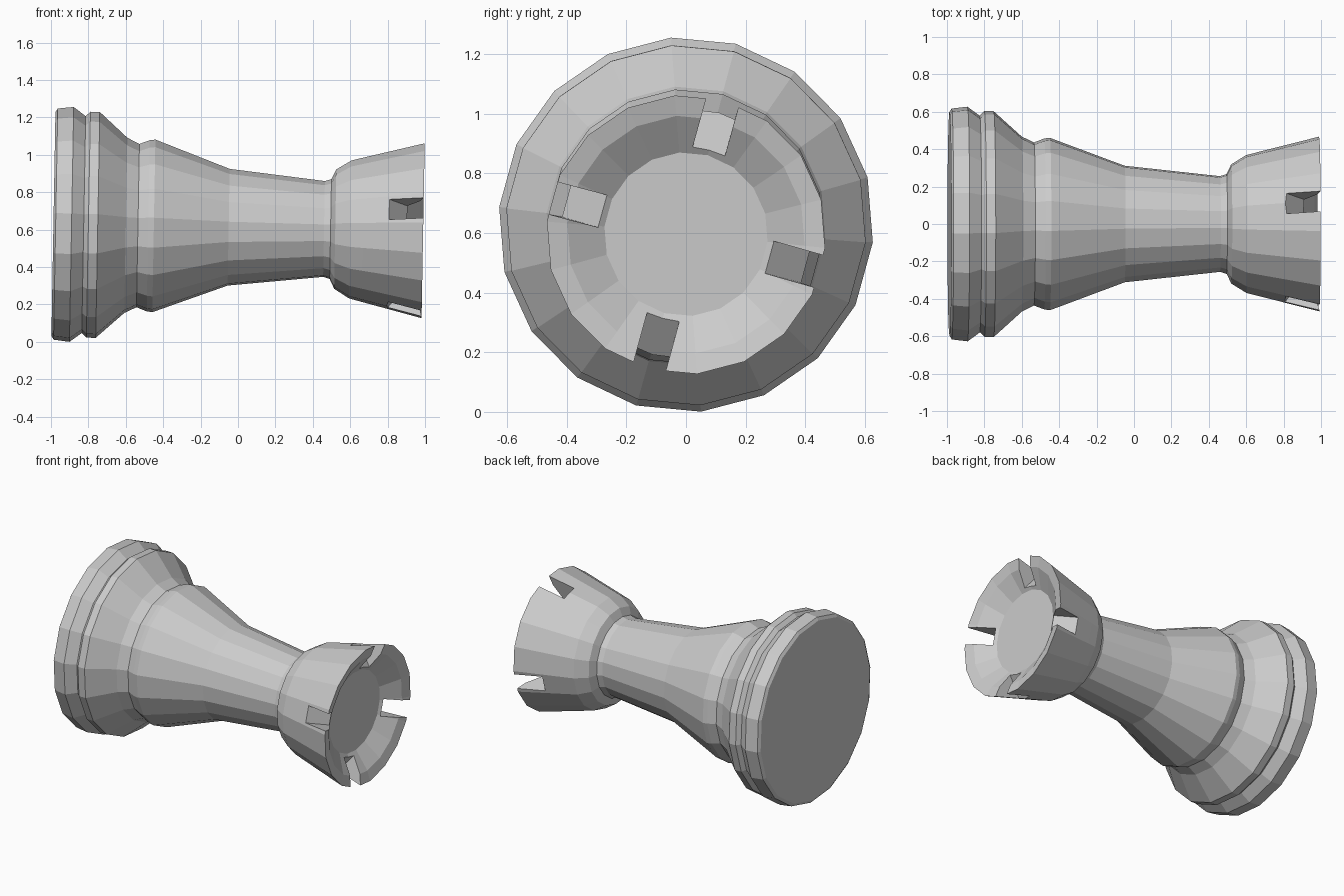
import bpy, bmesh, math
from mathutils import Matrix, Vector

cube = bpy.data.objects.get("Cube")
if cube:
    bpy.data.objects.remove(cube, do_unlink=True)

SIDES = 18
TURN = math.radians(14.6)        # angle of the first facet edge
TILT = Matrix.Translation((0, 0, 0.619)) @ Matrix.Rotation(0.018, 4, 'Y')

grey = bpy.data.materials.new("plain grey")
grey.use_nodes = True
grey.diffuse_color = (0.6, 0.6, 0.6, 1)
grey.node_tree.nodes["Principled BSDF"].inputs["Base Color"].default_value = grey.diffuse_color


def make_object(name, bm):
    bmesh.ops.recalc_face_normals(bm, faces=bm.faces)
    mesh = bpy.data.meshes.new(name)
    bm.to_mesh(mesh)
    bm.free()
    mesh.materials.append(grey)
    obj = bpy.data.objects.new(name, mesh)
    bpy.context.collection.objects.link(obj)
    return obj


def lathe(name, profile):
    """Turn (x, radius) points about the x axis and cap both ends."""
    bm = bmesh.new()
    rings = []
    for x, r in profile:
        angles = [TURN + math.tau * i / SIDES for i in range(SIDES)]
        rings.append([bm.verts.new((x, r * math.cos(a), r * math.sin(a))) for a in angles])
    for low, high in zip(rings, rings[1:]):
        for i in range(SIDES):
            j = (i + 1) % SIDES
            bm.faces.new((low[i], low[j], high[j], high[i]))
    bm.faces.new(rings[0])
    bm.faces.new(rings[-1])
    return make_object(name, bm)


def slot_cutter(angle, width=0.112):
    """Wedge with a floor sloping outwards, pointing along the given angle."""
    bm = bmesh.new()
    outline = [(0.765, 0.47), (0.765, 0.6), (1.1, 0.6), (1.1, 0.25), (0.935, 0.25)]
    face = bm.faces.new([bm.verts.new((x, r, -width / 2)) for x, r in outline])
    extruded = bmesh.ops.extrude_face_region(bm, geom=[face])["geom"]
    moved = [v for v in extruded if isinstance(v, bmesh.types.BMVert)]
    bmesh.ops.translate(bm, verts=moved, vec=Vector((0, 0, width)))
    bm.transform(Matrix.Rotation(angle, 4, 'X'))
    cutter = make_object("slot_cutter", bm)
    cutter.hide_render = True
    return cutter


# Foot rings, flared stem, collar, crown and the shallow dish inside it
base = [(-0.987, 0.600), (-0.975, 0.620), (-0.89, 0.630), (-0.825, 0.582),
        (-0.80, 0.606), (-0.75, 0.606), (-0.60, 0.470)]
stem = [(-0.535, 0.438), (-0.48, 0.459), (-0.45, 0.463), (-0.05, 0.313), (0.46, 0.257)]
crown = [(0.495, 0.268), (0.52, 0.320), (0.60, 0.370), (0.67, 0.388), (0.99, 0.469)]
dish = [(0.972, 0.400), (0.89, 0.275)]
tower = lathe("tower", base + stem + crown + dish)

# Four notches in the crown
for k in range(4):
    cutter = slot_cutter(math.radians(74.6 + 90 * k))
    cut = tower.modifiers.new("notch", 'BOOLEAN')
    cut.operation = 'DIFFERENCE'
    cut.solver = 'EXACT'
    cut.object = cutter
    bpy.context.view_layer.objects.active = tower
    bpy.ops.object.modifier_apply(modifier=cut.name)
    bpy.data.objects.remove(cutter, do_unlink=True)

# Lay the tower on its side, dipping slightly towards the crown
tower.data.transform(TILT)
lowest = min(v.co.z for v in tower.data.vertices)
tower.data.transform(Matrix.Translation((0, 0, -lowest)))
